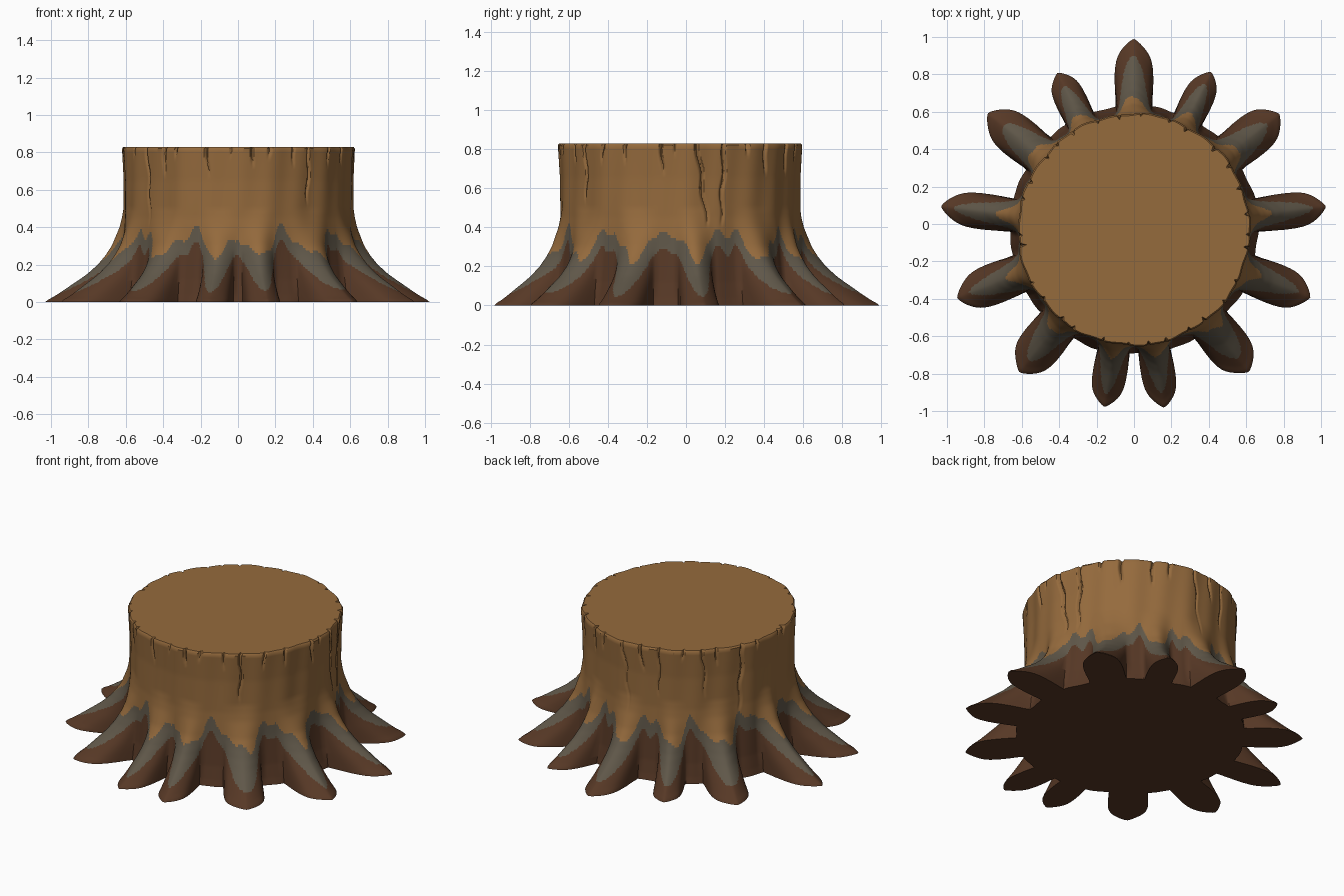
import bpy, bmesh, math, random

if "Cube" in bpy.data.objects:
    bpy.data.objects.remove(bpy.data.objects["Cube"])

random.seed(4)
H, CY = 0.83, -0.03          # cut height, trunk centre in y
N, M = 720, 64               # steps around and up


def material(name, rgb):
    m = bpy.data.materials.new(name)
    m.diffuse_color = (*rgb, 1)
    m.use_nodes = True
    m.node_tree.nodes["Principled BSDF"].inputs["Base Color"].default_value = m.diffuse_color
    return m


def lerp_table(table, z):
    for (z0, v0), (z1, v1) in zip(table, table[1:]):
        if z <= z1:
            return v0 + (v1 - v0) * (z - z0) / (z1 - z0)
    return table[-1][1]


def angle_diff(a, b):
    return (a - b + math.pi) % (2 * math.pi) - math.pi


# Root tips on the right half (x, y, half width); mirrored to the left
half = [(0.40, 0.79, 0.092), (0.76, 0.575, 0.120), (1.0, 0.09, 0.100),
        (0.92, -0.385, 0.115), (0.60, -0.775, 0.125), (0.155, -0.955, 0.098)]
tips = [(0, 0.96, 0.108)] + half + [(-x, y, w) for x, y, w in half]
roots = [(math.atan2(y - CY, x), math.hypot(x, y - CY), w / 0.75) for x, y, w in tips]

# Height profiles: plain trunk radius, and share of the root reach on the ridge
trunk = [(0, .665), (.04, .655), (.12, .64), (.3, .622), (.45, .612), (.65, .612), (.83, .622)]
ridge = [(0, 1), (.012, .97), (.03, .89), (.06, .78), (.1, .64), (.15, .46), (.2, .32),
         (.25, .22), (.3, .145), (.4, .05), (.5, 0), (.83, 0)]

# Bark cracks running down from the rim: angle, length, lean, depth, width
cracks = [(2 * math.pi * (i + random.uniform(-.35, .35)) / 30, random.choice((.05, .1, .15, .3, .42)),
           random.uniform(-.25, .25), random.uniform(.012, .03), random.uniform(.012, .022))
          for i in range(30)]


def root_shape(a, z):
    """Largest root bulge at this angle, and how close it is to a ridge (0..1)."""
    best, near = 0, 0
    t = min(1, z / 0.28)
    for ra, reach, hw in roots:
        d = abs(angle_diff(a, ra))
        if d > 0.35:
            continue
        u = d / hw
        low = max(0, 1 - .42 * u ** 1.3 - .58 * u ** 8)           # pointed petal at the ground
        high = math.cos(min(1, u / 1.35) * math.pi / 2) ** 2      # soft swell higher up
        s = low * (1 - t) + high * t
        best = max(best, s * (reach - .64))
        near = max(near, math.cos(min(1, u / 1.3) * math.pi / 2))
    return best, near


def radius(a, z):
    r = lerp_table(trunk, z) + root_shape(a, z)[0] * lerp_table(ridge, z)
    r += .004 * math.sin(9 * a + 2 * z) + .003 * math.sin(23 * a + 1.5 - 3 * z)
    for ca, length, lean, depth, w in cracks:
        down = H - z
        if down < length:
            d = abs(angle_diff(a, ca + lean * down + .012 * math.sin(30 * z)))
            if d < w:
                r -= depth * (1 - d / w) * (1 - down / length) ** .5
    return r


def colour(a, z):
    """0 bare wood, 1 grey moss band, 2 dark bark: borders dip along root ridges."""
    near = root_shape(a, z)[1]
    wave = .025 * math.sin(26 * a + 1) + .018 * math.sin(41 * a)
    if z > .375 - .125 * near + wave:
        return 0
    return 1 if z > .29 - .23 * near ** 1.5 + wave * (1 - .6 * near) else 2


bm = bmesh.new()
heights = [(H - .01) * (j / M) ** 1.5 for j in range(M + 1)] + [H]
angles = [2 * math.pi * i / N for i in range(N)]
rings = []
for z in heights:
    inset = .008 if z == H else 0     # softened rim
    ring = []
    for a in angles:
        r = radius(a, z) - inset
        ring.append(bm.verts.new((r * math.cos(a), CY + r * math.sin(a), z)))
    rings.append(ring)

# Trunk and root sides
for j in range(len(rings) - 1):
    zm = (heights[j] + heights[j + 1]) / 2
    for i in range(N):
        k = (i + 1) % N
        f = bm.faces.new((rings[j][i], rings[j][k], rings[j + 1][k], rings[j + 1][i]))
        f.material_index = colour(angles[i] + math.pi / N, zm)

# Flat cut on top and flat underside
top = bm.verts.new((0, CY, H))
bottom = bm.verts.new((0, CY, 0))
for i in range(N):
    k = (i + 1) % N
    bm.faces.new((rings[-1][i], rings[-1][k], top)).material_index = 0
    bm.faces.new((rings[0][k], rings[0][i], bottom)).material_index = 2

me = bpy.data.meshes.new("tree_stump")
bm.to_mesh(me)
bm.free()
stump = bpy.data.objects.new("tree_stump", me)
bpy.context.collection.objects.link(stump)
for m in (material("bare wood", (.30, .145, .046)),
          material("grey moss", (.115, .095, .066)),
          material("dark bark", (.095, .040, .019))):
    me.materials.append(m)
bpy.context.view_layer.objects.active = stump
stump.select_set(True)
bpy.ops.object.shade_smooth_by_angle(angle=math.radians(40))
